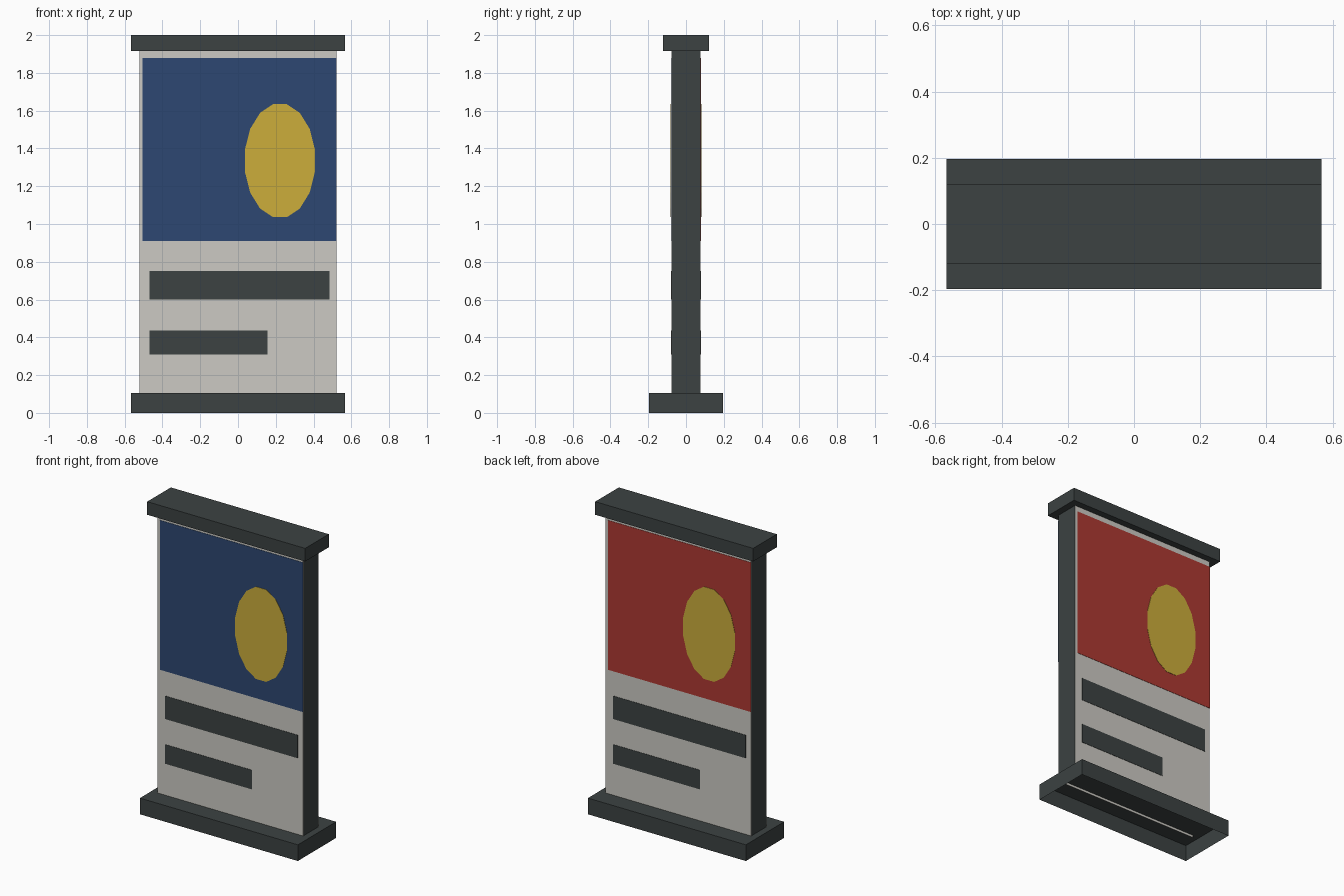
import bpy, bmesh, math

if "Cube" in bpy.data.objects:
    bpy.data.objects.remove(bpy.data.objects["Cube"])


def material(name, rgb):
    m = bpy.data.materials.new(name)
    lin = [c / 12.92 if c <= 0.04045 else ((c + 0.055) / 1.055) ** 2.4
           for c in (v / 255 for v in rgb)]
    m.diffuse_color = (*lin, 1)
    m.use_nodes = True
    m.node_tree.nodes["Principled BSDF"].inputs["Base Color"].default_value = m.diffuse_color
    return m


DARK = material("charcoal metal", (60, 66, 66))
LIGHT = material("pale grey panel", (204, 202, 195))
BLUE = material("poster blue", (45, 71, 114))
RED = material("poster red", (173, 57, 50))
YELLOW = material("disc yellow", (204, 173, 59))


def finish(bm, name, mat):
    mesh = bpy.data.meshes.new(name)
    bm.to_mesh(mesh)
    bm.free()
    mesh.materials.append(mat)
    obj = bpy.data.objects.new(name, mesh)
    bpy.context.collection.objects.link(obj)
    return obj


def box(name, lo, hi, mat, open_bottom=False):
    bm = bmesh.new()
    bmesh.ops.create_cube(bm, size=1)
    for v in bm.verts:
        v.co = [(a + b) / 2 + c * (b - a) for a, b, c in zip(lo, hi, v.co)]
    if open_bottom:
        bm.normal_update()
        bmesh.ops.delete(bm, geom=[f for f in bm.faces if f.normal.z < -0.9],
                         context='FACES_ONLY')
    return finish(bm, name, mat)


def disc(name, cx, cz, rx, rz, y0, y1, mat, sides=16):
    bm = bmesh.new()
    ring = [bm.verts.new((cx + rx * math.cos(a), y0, cz + rz * math.sin(a)))
            for a in (2 * math.pi * (i + 0.5) / sides for i in range(sides))]
    face = bm.faces.new(ring)
    ext = bmesh.ops.extrude_face_region(bm, geom=[face])
    for g in ext["geom"]:
        if isinstance(g, bmesh.types.BMVert):
            g.co.y = y1
    bmesh.ops.recalc_face_normals(bm, faces=bm.faces)
    return finish(bm, name, mat)


W, D = 0.522, 0.0775

# Plinth is a shell open underneath; cap and core are plain blocks
box("plinth", (-0.567, -0.196, 0), (0.567, 0.196, 0.105), DARK, open_bottom=True)
box("cap", (-0.567, -0.121, 1.915), (0.567, 0.121, 2.0), DARK)
box("core", (-W, -D + 0.003, 0.105), (W, D - 0.003, 1.915), DARK)

# Each side: pale sheet, poster, disc and two bars; the back is turned half round
for side, colour, turn in (("front", BLUE, 0), ("back", RED, math.pi)):
    parts = [
        box(side + "_sheet", (-W, -D, 0.09), (W, -D + 0.003, 1.915), LIGHT),
        box(side + "_poster", (-0.505, -D - 0.002, 0.91), (W, -D, 1.88), colour),
        disc(side + "_disc", 0.222, 1.335, 0.189, 0.305, -D - 0.004, -D - 0.002, YELLOW),
        box(side + "_long_bar", (-0.468, -D - 0.002, 0.60), (0.484, -D, 0.75), DARK),
        box(side + "_short_bar", (-0.468, -D - 0.002, 0.31), (0.155, -D, 0.435), DARK),
    ]
    for p in parts:
        p.rotation_euler.z = turn
